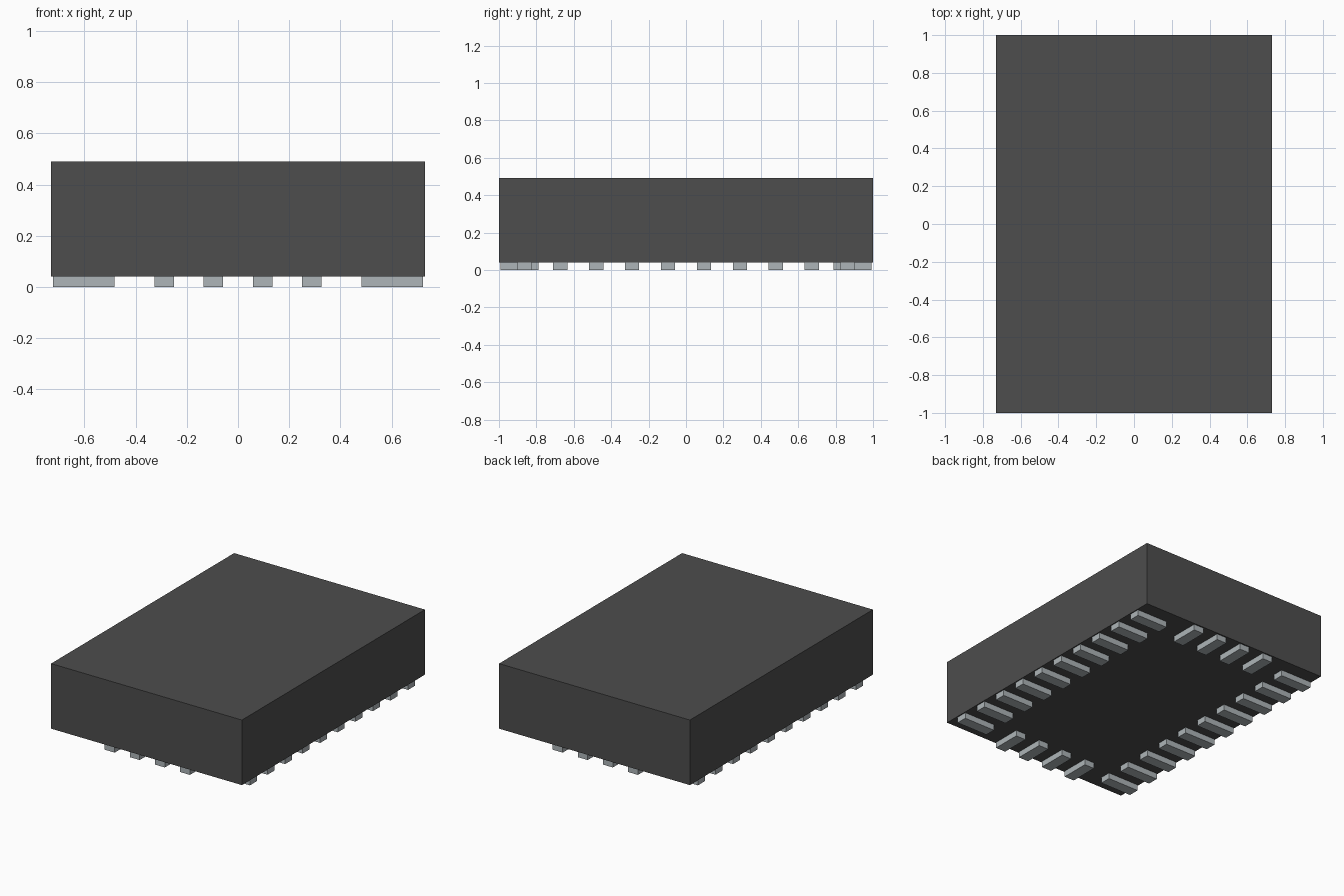
import bpy

cube = bpy.data.objects.get("Cube")
if cube:
    bpy.data.objects.remove(cube, do_unlink=True)


def make_material(name, rgb):
    mat = bpy.data.materials.new(name)
    mat.use_nodes = True
    color = (*rgb, 1.0)
    mat.diffuse_color = color
    mat.node_tree.nodes["Principled BSDF"].inputs["Base Color"].default_value = color
    return mat


def box(name, center, size, mat):
    bpy.ops.mesh.primitive_cube_add(size=1, location=center)
    obj = bpy.context.object
    obj.name = name
    obj.scale = size
    bpy.ops.object.transform_apply(location=False, rotation=False, scale=True)
    obj.data.materials.append(mat)
    return obj


black = make_material("charcoal plastic", (0.075, 0.075, 0.075))
metal = make_material("tinned metal", (0.42, 0.46, 0.48))

BOTTOM, TOP = 0.041, 0.491
PITCH, PAD_WIDTH = 0.192, 0.076
SIDE_LENGTH, END_LENGTH = 0.24, 0.202

# Package body
box("package_body", (0, 0, (BOTTOM + TOP) / 2), (1.46, 2, TOP - BOTTOM), black)

# Contact pads along the long sides
for side, sign in (("left", 1), ("right", -1)):
    for i in range(10):
        box(f"{side}_pad_{i + 1}", (sign * 0.603, (i - 4.5) * PITCH, BOTTOM / 2),
            (SIDE_LENGTH, PAD_WIDTH, BOTTOM), metal)

# Contact pads along the short ends
for end, sign in (("front", -1), ("back", 1)):
    for i in range(4):
        box(f"{end}_pad_{i + 1}", ((i - 1.5) * PITCH, sign * 0.89, BOTTOM / 2),
            (PAD_WIDTH, END_LENGTH, BOTTOM), metal)
